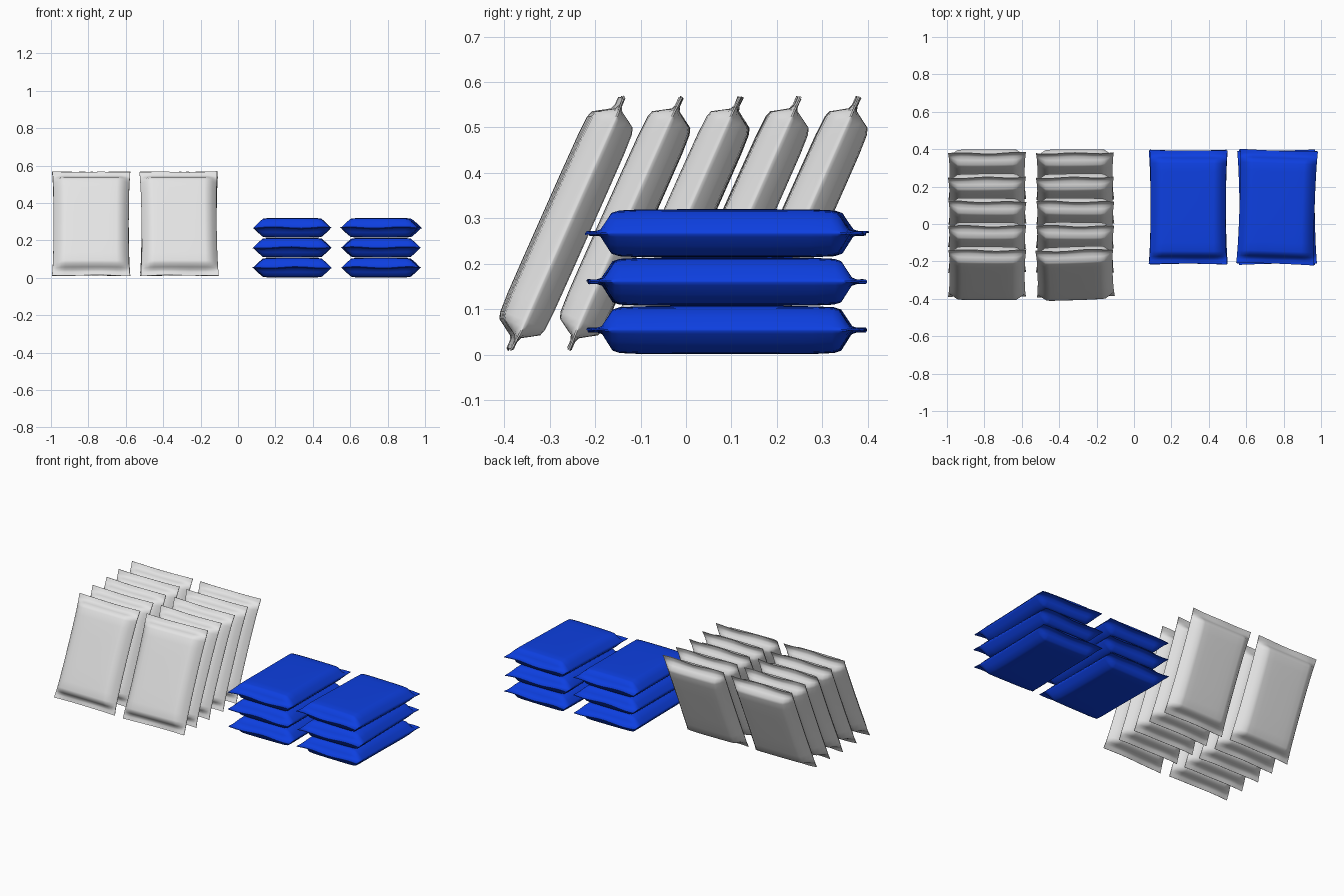
import bpy, bmesh, math, random
from mathutils import Matrix

if "Cube" in bpy.data.objects:
    bpy.data.objects.remove(bpy.data.objects["Cube"], do_unlink=True)
random.seed(4)


def material(name, rgb):
    m = bpy.data.materials.new(name)
    m.use_nodes = True
    m.diffuse_color = (*rgb, 1)
    m.node_tree.nodes["Principled BSDF"].inputs["Base Color"].default_value = (*rgb, 1)
    return m


white = material("white plastic", (0.78, 0.78, 0.78))
blue = material("blue plastic", (0.004, 0.05, 0.75))

# Half profiles of the pillow: (distance from middle, fullness)
ACROSS = [(0, 1), (0.05, 1), (0.1, 0.99), (0.14, 0.97), (0.16, 0.92), (0.185, 0.52), (0.203, 0.16), (0.208, 0.03)]
ALONG = [(0, 1), (0.1, 1), (0.19, 0.99), (0.235, 0.95), (0.25, 0.86), (0.264, 0.45),
         (0.274, 0.15), (0.285, 0.06), (0.305, 0.03)]
HALF_THICK = 0.053


def both_sides(profile):
    return [(-d, f) for d, f in reversed(profile[1:])] + profile


def bag(name, mat, matrix):
    """Filled pillow bag: two inflated sheets joined round a thin seam, with flat end fins."""
    us, vs = both_sides(ACROSS), both_sides(ALONG)
    bm = bmesh.new()
    phase = random.uniform(0, 6)
    sheets = {}
    for side in (1, -1):
        for i, (u, fu) in enumerate(us):
            for j, (v, fv) in enumerate(vs):
                t = abs(v) / 0.305
                pinch = 0.965 + 0.035 * t ** 3          # waist between the corners
                sag = 0.008 * (1 - (u / 0.208) ** 2) * max(0, t - 0.8) * 5
                wave = 0.004 * math.sin(u * 22 + phase) * max(0, t - 0.85) / 0.15
                y = v - math.copysign(sag * 0.4, v)
                z = side * HALF_THICK * max(0.03, fu * fv) + wave
                sheets[side, i, j] = bm.verts.new((u * pinch, y, z))
    n, m = len(us), len(vs)
    for side in (1, -1):
        for i in range(n - 1):
            for j in range(m - 1):
                q = [sheets[side, a, b] for a, b in ((i, j), (i + 1, j), (i + 1, j + 1), (i, j + 1))]
                bm.faces.new(q[::side])
    # Seam strip round the edge
    rim = [(i, 0) for i in range(n - 1)] + [(n - 1, j) for j in range(m - 1)]
    rim += [(i, m - 1) for i in range(n - 1, 0, -1)] + [(0, j) for j in range(m - 1, 0, -1)]
    for a, b in zip(rim, rim[1:] + rim[:1]):
        bm.faces.new([sheets[1, *b], sheets[1, *a], sheets[-1, *a], sheets[-1, *b]])
    bmesh.ops.recalc_face_normals(bm, faces=bm.faces)
    mesh = bpy.data.meshes.new(name)
    bm.to_mesh(mesh)
    bm.free()
    mesh.materials.append(mat)
    ob = bpy.data.objects.new(name, mesh)
    bpy.context.collection.objects.link(ob)
    ob.matrix_world = matrix
    bpy.ops.object.select_all(action="DESELECT")
    ob.select_set(True)
    bpy.context.view_layer.objects.active = ob
    bpy.ops.object.shade_smooth_by_angle(angle=math.radians(50))


def turn(degrees, axis):
    return Matrix.Rotation(math.radians(degrees), 4, axis)


# Leaning white bags: two columns, five rows
for col, x in enumerate((-0.785, -0.315)):
    for row in range(5):
        yaw = 2 if (col, row) == (1, 0) else random.uniform(-0.8, 0.8)
        place = Matrix.Translation((x, -0.264 + 0.13 * row, 0.289))
        bag(f"white_bag_{col + 1}_{row + 1}", white, place @ turn(yaw, "Z") @ turn(66, "X"))

# Flat blue bags: two stacks, three layers
for col, (x, yaws) in enumerate(((0.29, (0.6, -0.6, -0.3)), (0.765, (-1, 1, -2)))):
    for layer, yaw in enumerate(yaws):
        place = Matrix.Translation((x, 0.09, 0.054 + 0.1065 * layer))
        bag(f"blue_bag_{col + 1}_{layer + 1}", blue, place @ turn(yaw, "Z"))
